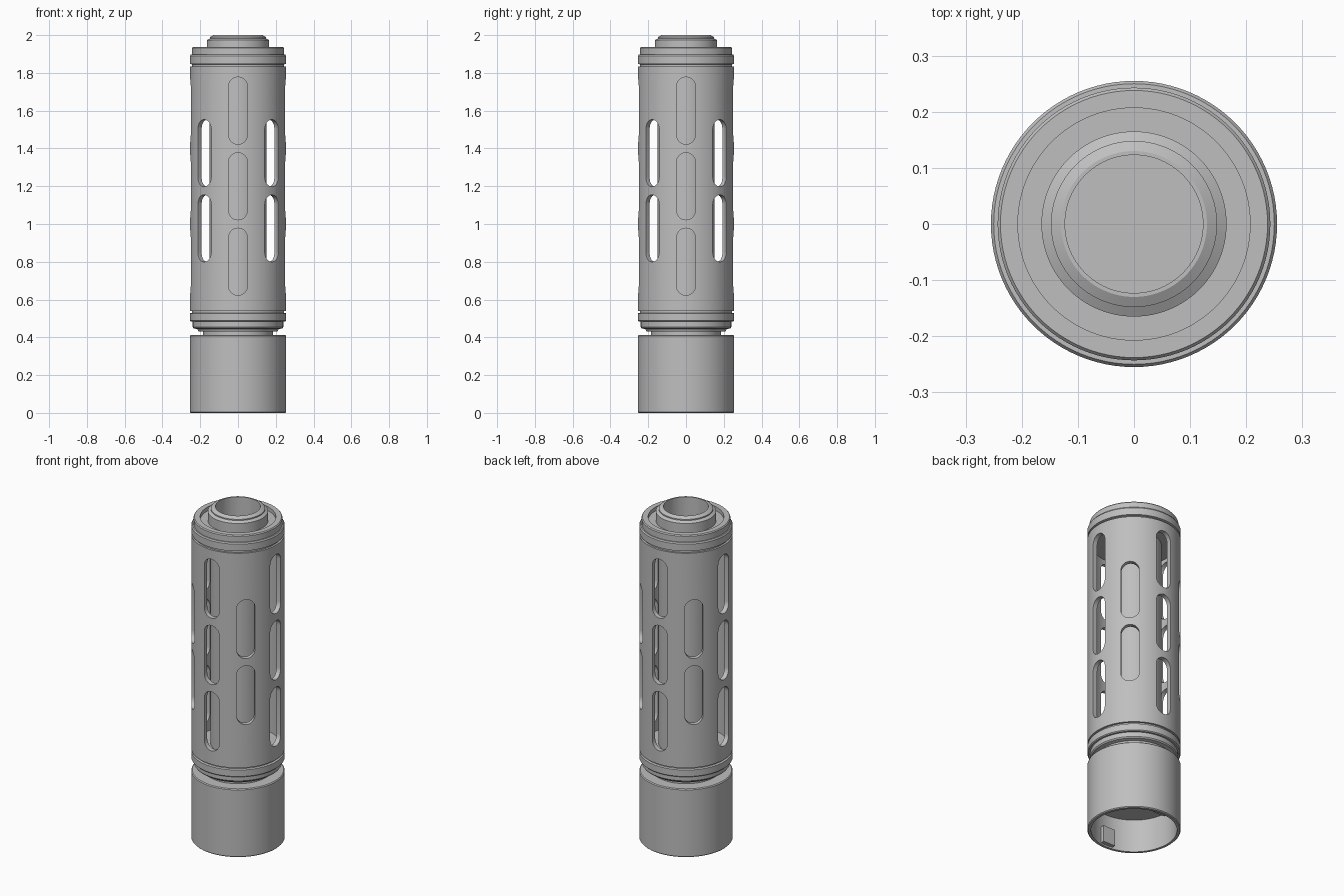
import bpy, bmesh, math
from mathutils import Matrix

cube = bpy.data.objects.get("Cube")
if cube:
    bpy.data.objects.remove(cube)

SEGMENTS = 96
R = 0.255          # outer radius
SHELL_IN = 0.228   # inner radius of the slotted sleeve
CORE = 0.15        # radius of the inner tube

metal = bpy.data.materials.new("plain_grey_metal")
metal.use_nodes = True
grey = (0.52, 0.52, 0.52, 1)
metal.diffuse_color = grey
metal.node_tree.nodes["Principled BSDF"].inputs["Base Color"].default_value = grey


def make_object(name, bm):
    bmesh.ops.recalc_face_normals(bm, faces=bm.faces)
    mesh = bpy.data.meshes.new(name)
    bm.to_mesh(mesh)
    bm.free()
    mesh.materials.append(metal)
    obj = bpy.data.objects.new(name, mesh)
    bpy.context.collection.objects.link(obj)
    return obj


def smooth(obj):
    bpy.ops.object.select_all(action="DESELECT")
    obj.select_set(True)
    bpy.context.view_layer.objects.active = obj
    bpy.ops.object.shade_smooth_by_angle(angle=math.radians(25))


def lathe(name, profile):
    """Spin a closed (radius, height) outline about the z axis."""
    bm = bmesh.new()
    verts = [bm.verts.new((r, 0, z)) for r, z in profile]
    edges = [bm.edges.new((a, b)) for a, b in zip(verts, verts[1:] + verts[:1])
             if a.co.x > 0 or b.co.x > 0]
    bmesh.ops.spin(bm, geom=verts + edges, axis=(0, 0, 1), cent=(0, 0, 0),
                   angle=math.tau, steps=SEGMENTS)
    bmesh.ops.remove_doubles(bm, verts=bm.verts, dist=1e-5)
    return make_object(name, bm)


def add_slot(bm, angle, z, half_width=0.05, half_height=0.178):
    """Add a rounded-end prism pointing outward at the given angle."""
    outline = []
    for side in (1, -1):
        for i in range(13):
            a = math.pi * i / 12 + (0 if side > 0 else math.pi)
            outline.append((half_width * math.cos(a),
                            side * (half_height - half_width) + half_width * math.sin(a)))
    turn = Matrix.Rotation(angle, 4, "Z")
    face = bm.faces.new([bm.verts.new((0.19, y, z + h)) for y, h in outline])
    out = bmesh.ops.extrude_face_region(bm, geom=[face])["geom"]
    new = [v for v in out if isinstance(v, bmesh.types.BMVert)]
    bmesh.ops.translate(bm, verts=new, vec=(0.12, 0, 0))
    bmesh.ops.transform(bm, matrix=turn, verts=list(face.verts) + new)


# Slotted sleeve: three slots on the main directions, two on the diagonals
sleeve = lathe("slotted_sleeve", [(SHELL_IN, 0.54), (R, 0.54), (R, 1.835), (SHELL_IN, 1.835)])
bm = bmesh.new()
for k in range(8):
    for z in ((0.80, 1.20, 1.60) if k % 2 == 0 else (0.977, 1.375)):
        add_slot(bm, k * math.pi / 4, z)
cutter = make_object("slot_cutter", bm)
cutter.hide_render = True
cut = sleeve.modifiers.new("slots", "BOOLEAN")
cut.operation = "DIFFERENCE"
cut.solver = "EXACT"
cut.object = cutter
bpy.context.view_layer.objects.active = sleeve
bpy.ops.object.modifier_apply(modifier=cut.name)
bpy.data.objects.remove(cutter)

# Inner tube with the stepped muzzle and blind bore
core = lathe("inner_tube", [
    (0, 1.6), (0.123, 1.6), (0.123, 2.0), (0.13, 2.0), (0.148, 1.99), (0.148, 1.983),
    (0.165, 1.973), (0.165, 1.89), (CORE, 1.89), (CORE, 0.5), (0, 0.5)])

# Upper cap: groove, band, rim and recessed top
upper = lathe("upper_cap", [
    (CORE, 1.8), (SHELL_IN, 1.8), (SHELL_IN, 1.83), (0.243, 1.83), (0.243, 1.845),
    (R, 1.848), (R, 1.89), (0.25, 1.897), (0.243, 1.897), (0.243, 1.932), (0.238, 1.938),
    (0.207, 1.938), (0.207, 1.915), (CORE, 1.915)])

# Lower cap: neck, stepped rim, band and groove
lower = lathe("lower_cap", [
    (0, 0.40), (0.185, 0.40), (0.185, 0.432), (0.21, 0.432), (0.215, 0.443), (0.235, 0.448),
    (0.24, 0.455), (0.24, 0.483), (0.25, 0.483), (R, 0.488), (R, 0.527), (0.243, 0.53),
    (0.243, 0.545), (SHELL_IN, 0.545), (SHELL_IN, 0.57), (0, 0.57)])

# Mounting collar, open below
collar = lathe("mounting_collar", [
    (0, 0.2), (0.235, 0.2), (0.235, 0), (0.25, 0), (R, 0.005), (R, 0.407),
    (0.25, 0.412), (0, 0.412)])

for part in (sleeve, core, upper, lower, collar):
    smooth(part)

# Locking lugs inside the collar
for name, side in (("front_lug", -1), ("back_lug", 1)):
    bm = bmesh.new()
    place = Matrix.Translation((0, side * 0.225, 0.06)) @ Matrix.Diagonal((0.08, 0.03, 0.1, 1))
    bmesh.ops.create_cube(bm, size=1, matrix=place)
    make_object(name, bm)
